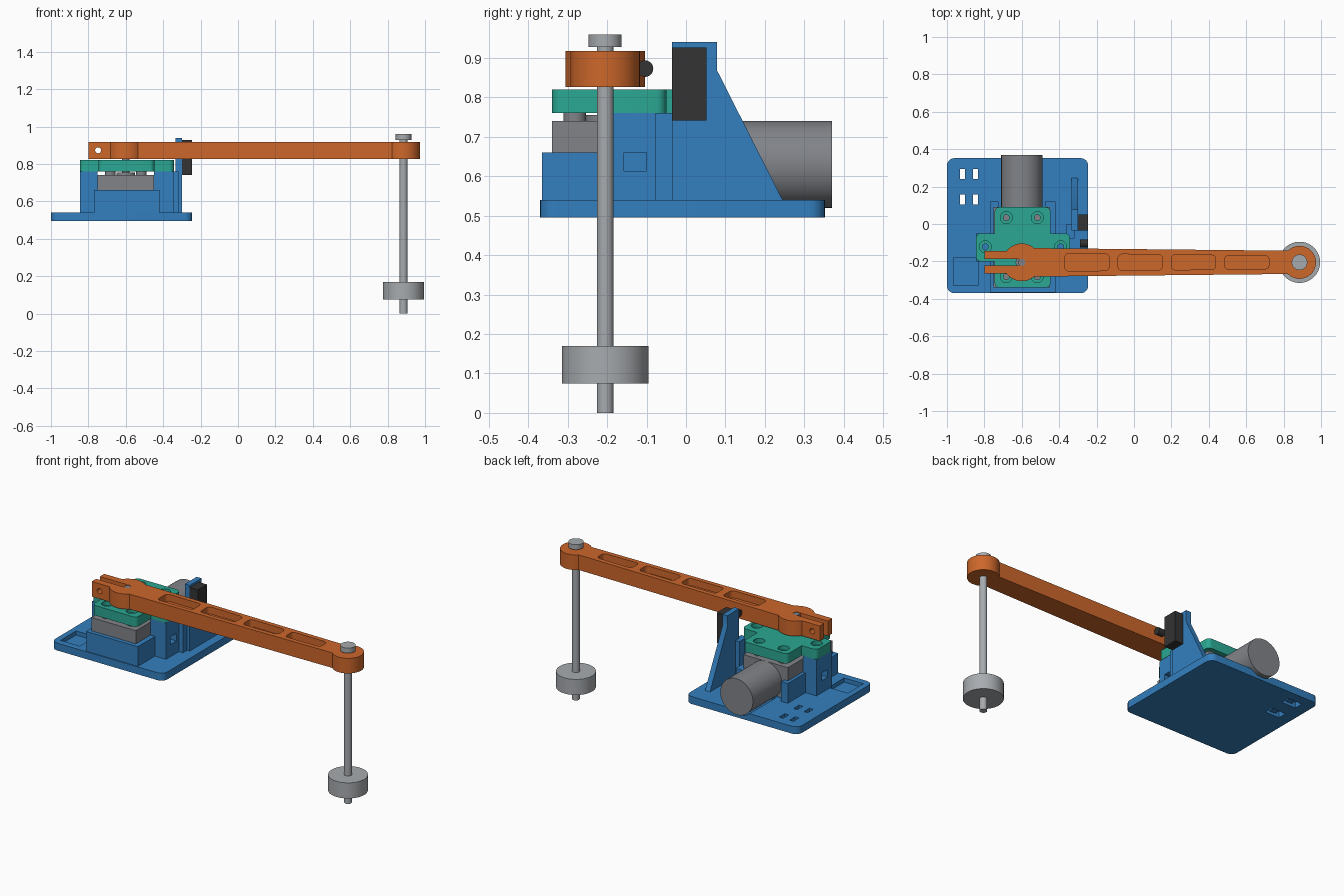
import bpy, bmesh, math
from mathutils import Vector

if "Cube" in bpy.data.objects:
    bpy.data.objects.remove(bpy.data.objects["Cube"], do_unlink=True)


def material(name, *rgb):
    m = bpy.data.materials.new(name)
    m.use_nodes = True
    m.diffuse_color = (*rgb, 1)
    m.node_tree.nodes["Principled BSDF"].inputs["Base Color"].default_value = (*rgb, 1)
    return m


BLUE = material("blue plastic", 0.033, 0.212, 0.52)
ORANGE = material("orange plastic", 0.61, 0.135, 0.024)
TEAL = material("teal plastic", 0.024, 0.39, 0.29)
STEEL = material("light steel", 0.39, 0.41, 0.43)
GREY = material("motor grey", 0.22, 0.23, 0.25)
BLACK = material("black plastic", 0.033, 0.033, 0.033)


def prism(name, outline, lo, hi, mat, axis="z"):
    """Extrude a 2D outline along an axis; coordinates cycle x, y, z."""
    place = {"z": lambda a, b, h: (a, b, h),
             "x": lambda a, b, h: (h, a, b),
             "y": lambda a, b, h: (a, h, b)}[axis]
    bm = bmesh.new()
    face = bm.faces.new([bm.verts.new(place(a, b, lo)) for a, b in outline])
    ext = bmesh.ops.extrude_face_region(bm, geom=[face])
    top = [v for v in ext["geom"] if isinstance(v, bmesh.types.BMVert)]
    shift = Vector(place(0, 0, hi - lo))
    bmesh.ops.translate(bm, verts=top, vec=shift)
    bmesh.ops.recalc_face_normals(bm, faces=bm.faces)
    mesh = bpy.data.meshes.new(name)
    bm.to_mesh(mesh)
    bm.free()
    mesh.materials.append(mat)
    ob = bpy.data.objects.new(name, mesh)
    bpy.context.collection.objects.link(ob)
    return ob


def rect(x0, x1, y0, y1):
    return [(x0, y0), (x1, y0), (x1, y1), (x0, y1)]


def arc(cx, cy, r, start, end, n=24):
    angles = [math.radians(start + (end - start) * i / n) for i in range(n + 1)]
    return [(cx + r * math.cos(t), cy + r * math.sin(t)) for t in angles]


def circle(cx, cy, r, n=48):
    return arc(cx, cy, r, 0, 360, n)[:-1]


def rounded(points, r, n=6):
    """Round the convex corners of a counter-clockwise outline."""
    pts, out = [Vector(p) for p in points], []
    for i, p in enumerate(pts):
        a, b = pts[i - 1] - p, pts[(i + 1) % len(pts)] - p
        if a.x * b.y - a.y * b.x > 0:      # concave corner stays sharp
            out.append(p)
            continue
        s, e, w = p + a.normalized() * r, p + b.normalized() * r, math.sqrt(0.5)
        for k in range(n + 1):
            t = k / n
            c = ((1 - t) ** 2, 2 * w * t * (1 - t), t * t)
            out.append((s * c[0] + p * c[1] + e * c[2]) / sum(c))
    return out


def cut(target, cutters):
    """Subtract cutters one by one, then drop them."""
    bpy.context.view_layer.objects.active = target
    for c in cutters:
        c.hide_render = True
        mod = target.modifiers.new("cut", "BOOLEAN")
        mod.operation, mod.solver, mod.object = "DIFFERENCE", "EXACT", c
        bpy.ops.object.modifier_apply(modifier=mod.name)
        bpy.data.objects.remove(c, do_unlink=True)


def cutter(outline, lo, hi, mat, axis="z"):
    return prism("cutter", outline, lo, hi, mat, axis)


SX, SY = -0.6, -0.205       # output shaft
RX = 0.885                  # weight rod
MZ = 0.63                   # motor axis height

# Base plate with motor trough, tray and cable tie slots
plate = prism("base_plate", rounded(rect(-1, -0.245, -0.37, 0.352), 0.04), 0.495, 0.54, BLUE)
cuts = [cutter(circle(SX, MZ, 0.117), 0.1, 0.5, BLUE, "y"),
        cutter(rect(-0.965, -0.835, -0.33, -0.18), 0.515, 0.6, BLUE)]
for y in (0.13, 0.267):
    for x in (-0.917, -0.847):
        cuts.append(cutter(rect(x - 0.013, x + 0.013, y - 0.027, y + 0.027), 0.4, 0.6, BLUE))
    cuts.append(cutter(rect(-0.93, -0.834, y - 0.027, y + 0.027), 0.4, 0.512, BLUE))
cut(plate, cuts)

# Gearbox cradle, open at the back for the motor
cradle = prism("gearbox_cradle", rect(-0.77, -0.42, -0.365, 0.12), 0.53, 0.66, BLUE)
cut(cradle, [cutter(rect(-0.725, -0.475, 0.085, 0.2), 0.5, 0.8, BLUE)])

# Side pillars with nut pockets on their outer faces
for name, x0, x1, p0, p1 in (("right_pillar", -0.845, -0.752, -0.9, -0.8),
                             ("left_pillar", -0.448, -0.345, -0.39, -0.3)):
    pillar = prism(name, rect(x0, x1, -0.2, -0.05), 0.53, 0.76, BLUE)
    cut(pillar, [cutter(rect(-0.157, -0.1, 0.614, 0.66), p0, p1, BLUE, "x")])

# Sensor bracket, rib and limit switch
prism("bracket_rib", rect(-0.36, -0.318, -0.077, 0), 0.53, 0.76, BLUE)
prism("sensor_bracket", [(-0.036, 0.53), (0.25, 0.53), (0.245, 0.54), (0.078, 0.87),
                         (0.078, 0.94), (-0.036, 0.94)], -0.333, -0.3, BLUE, "x")
prism("limit_switch", rect(-0.036, 0.052, 0.742, 0.927), -0.3, -0.245, BLACK, "x")
prism("switch_roller", circle(-0.104, 0.873, 0.021), -0.29, -0.247, BLACK, "x")

# Gear motor
prism("gearbox", rect(-0.75, -0.45, -0.34, 0.09), 0.55, 0.74, GREY)
prism("motor", circle(SX, MZ, 0.11, 64), 0.08, 0.37, GREY, "y")
prism("output_boss", circle(SX, SY, 0.05), 0.74, 0.755, GREY)
prism("output_shaft", circle(SX, SY, 0.019), 0.74, 0.915, GREY)

# Cross shaped cover plate, counterbored for screws
cross = [(-0.745, -0.34), (-0.447, -0.34), (-0.447, -0.2), (-0.343, -0.2),
         (-0.343, -0.05), (-0.447, -0.05), (-0.447, 0.09), (-0.745, 0.09),
         (-0.745, -0.05), (-0.845, -0.05), (-0.845, -0.2), (-0.745, -0.2)]
cover = prism("cover_plate", rounded(cross, 0.025), 0.76, 0.82, TEAL)
corners = [(SX + s * 0.083, y) for s in (-1, 1) for y in (-0.282, 0.034)]
ears = [(-0.795, -0.122), (-0.392, -0.122)]
cuts = [cutter(circle(SX, SY, 0.03), 0.7, 0.9, TEAL)]
for x, y in corners + ears:
    cuts.append(cutter(circle(x, y, 0.032, 32), 0.795, 0.9, TEAL))
    cuts.append(cutter(circle(x, y, 0.016, 32), 0.7, 0.9, TEAL))
cut(cover, cuts)
for i, (x, y) in enumerate(corners):
    prism(f"spacer_{i + 1}", circle(x, y, 0.029, 32), 0.74, 0.76, GREY)

# Swing arm: split clamp, hub, tapered beam and round end
half = [(-0.615, 0.018), (-0.8, 0.018), (-0.8, 0.06)]
half += arc(SX, 0, 0.101, 143, 49, 16) + arc(RX, 0, 0.088, 135, 0, 20)
outline = half + [(x, -y) for x, y in reversed(half[:-1])]
arm = prism("swing_arm", [(x, y + SY) for x, y in outline], 0.826, 0.918, ORANGE)
cuts = [cutter(circle(SX, SY, 0.019, 32), 0.8, 1, ORANGE),
        cutter(circle(-0.748, 0.873, 0.016, 32), -0.4, 0, ORANGE, "y")]
for i in range(4):
    x0 = -0.37 + 0.285 * i
    x1 = x0 + 0.237
    h0, h1 = (0.047 - 0.011 * (x + 0.37) for x in (x0, x1))
    pocket = [(x0, SY - h0), (x1, SY - h1), (x1, SY + h1), (x0, SY + h0)]
    cuts.append(cutter(rounded(pocket, 0.022), 0.875, 1, ORANGE))
cut(arm, cuts)

# Hanging rod with head and weight
prism("weight_rod", circle(RX, SY, 0.021), 0, 0.93, STEEL)
prism("rod_head", circle(RX, SY, 0.042), 0.928, 0.959, STEEL)
prism("weight", circle(RX, SY, 0.11, 64), 0.075, 0.17, STEEL)

# Smooth the round surfaces, keep edges sharp
for ob in bpy.context.view_layer.objects:
    ob.select_set(ob.type == "MESH")
bpy.context.view_layer.objects.active = arm
bpy.ops.object.shade_smooth_by_angle(angle=math.radians(30))
